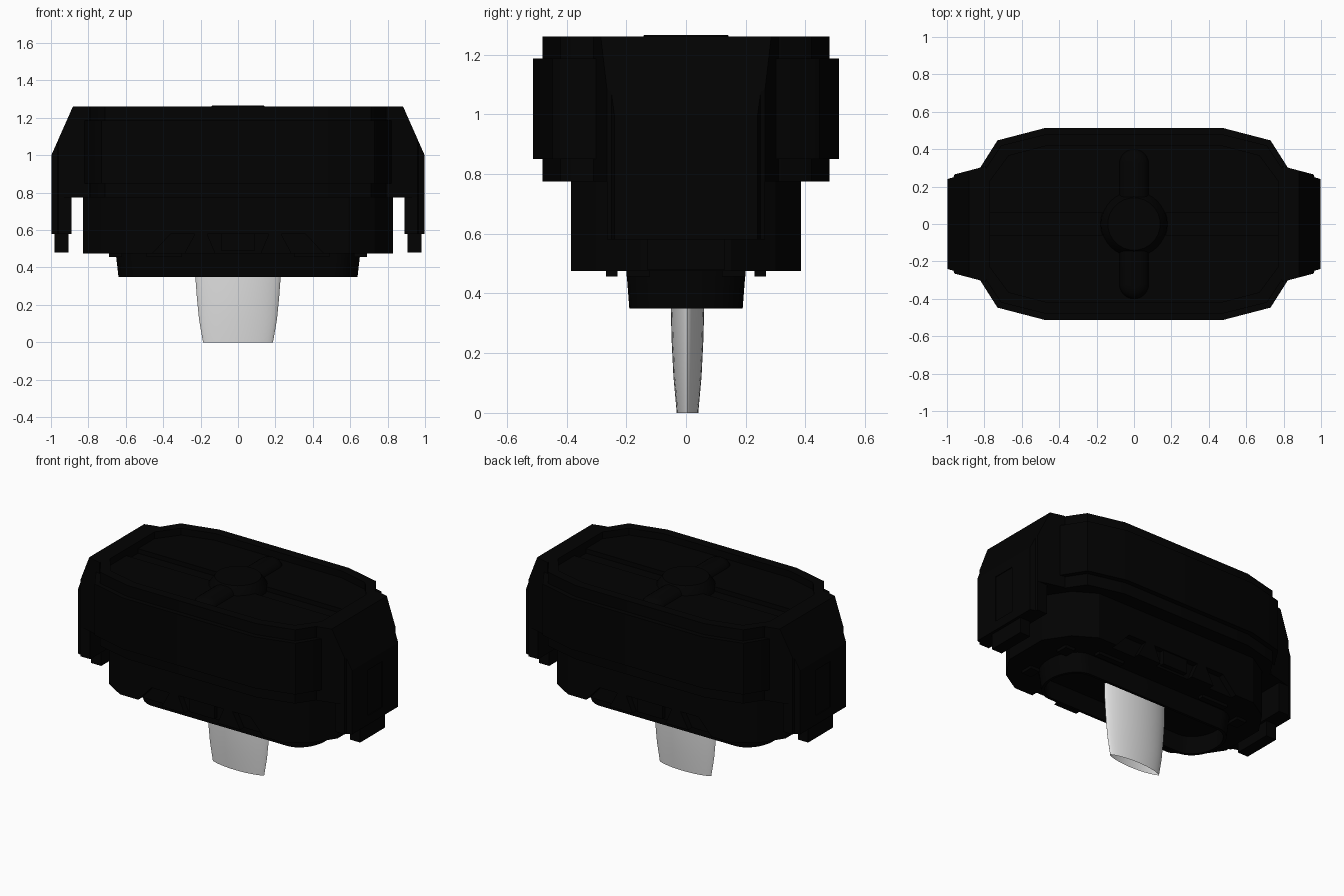
import bpy, bmesh, math
from mathutils import Vector

if "Cube" in bpy.data.objects:
    bpy.data.objects.remove(bpy.data.objects["Cube"])


def material(name, rgb):
    m = bpy.data.materials.new(name)
    m.diffuse_color = (*rgb, 1)
    m.use_nodes = True
    m.node_tree.nodes["Principled BSDF"].inputs["Base Color"].default_value = m.diffuse_color
    return m


BLACK = material("matte black", (0.0006, 0.0006, 0.0006))
PALE = material("pale grey", (0.75, 0.75, 0.75))


def mirrored(quarter):
    """Full outline from a quarter running from the +y side to the +x end."""
    right = quarter + [(x, -y) for x, y in reversed(quarter)]
    return right + [(-x, y) for x, y in reversed(right)]


def loft(name, rings, mat=BLACK, open_bottom=False):
    """Skin a list of (outline, z) rings and cap the ends."""
    bm = bmesh.new()
    loops = [[bm.verts.new((x, y, z)) for x, y in pts] for pts, z in rings]
    n = len(loops[0])
    for a, b in zip(loops, loops[1:]):
        for i in range(n):
            bm.faces.new((a[i], a[(i + 1) % n], b[(i + 1) % n], b[i]))
    bm.faces.new(loops[-1])
    if not open_bottom:
        bm.faces.new(loops[0])
    bmesh.ops.recalc_face_normals(bm, faces=bm.faces[:])
    me = bpy.data.meshes.new(name)
    bm.to_mesh(me)
    bm.free()
    ob = bpy.data.objects.new(name, me)
    bpy.context.collection.objects.link(ob)
    me.materials.append(mat)
    return ob


def box(name, xs, ys, zs):
    (x0, x1), (y0, y1) = sorted(xs), sorted(ys)
    o = [(x0, y0), (x1, y0), (x1, y1), (x0, y1)]
    return loft(name, [(o, zs[0]), (o, zs[1])])


def cut(ob, cutter):
    mod = ob.modifiers.new("cut", "BOOLEAN")
    mod.operation, mod.solver, mod.object = 'DIFFERENCE', 'EXACT', cutter
    bpy.context.view_layer.objects.active = ob
    bpy.ops.object.modifier_apply(modifier=mod.name)
    bpy.data.objects.remove(cutter)


def smooth(ob, angle=35):
    bpy.ops.object.select_all(action='DESELECT')
    ob.select_set(True)
    bpy.context.view_layer.objects.active = ob
    bpy.ops.object.shade_smooth_by_angle(angle=math.radians(angle))


def circle(r, n=32):
    return [(r * math.cos(2 * math.pi * i / n), r * math.sin(2 * math.pi * i / n)) for i in range(n)]


def stadium(hx, hy, cap, n=10):
    """Long outline with bulged ends that are cap deep."""
    arc = [(hx - cap + cap * math.sin(a), hy * math.cos(a))
           for a in [math.pi / 2 * (i + 0.25) / n for i in range(n)]]
    return mirrored(arc)


# stepped shell: narrow skirt, wide band, narrow top
band = mirrored([(0.48, 0.512), (0.73, 0.447), (0.82, 0.305)])
slim = mirrored([(0.47, 0.48), (0.71, 0.42), (0.80, 0.285)])
rim = mirrored([(0.46, 0.42), (0.67, 0.365), (0.77, 0.23)])
shell = loft("shell", [(slim, 0.775), (slim, 0.85), (band, 0.85), (band, 1.187),
                       (slim, 1.187), (slim, 1.26)])
cut(shell, loft("cutter", [(rim, 1.215), (rim, 1.4)]))
cut(shell, box("cutter", (-0.77, 0.77), (-0.06, 0.06), (1.185, 1.4)))
smooth(shell)

# round hub and its two half-round arms on the lid
smooth(loft("lid_hub", [(circle(0.18), 1.18), (circle(0.175), 1.215), (circle(0.14), 1.265)]))
pill_rings = [(stadium(0.40 - d, 0.078 - d, 0.078 - d), z) for d, z in
              ((0, 1.20), (0, 1.215), (0.012, 1.235), (0.03, 1.248), (0.055, 1.256))]
smooth(loft("lid_arms", [([(-y, x) for x, y in o], z) for o, z in pill_rings]), 50)

# lower housing with notches that narrow downward along both long sides
lower = mirrored([(0.59, 0.385), (0.73, 0.30), (0.83, 0.15)])
housing = loft("lower_housing", [(lower, 0.475), (lower, 0.80)])
for side in (-1, 1):
    def strip(x0, x1):
        return [(x0, side * 0.345), (x1, side * 0.345), (x1, side * 0.45), (x0, side * 0.45)]
    for low, high in (((-0.11, 0.11), (-0.165, 0.165)),
                      ((0.30, 0.48), (0.23, 0.36)), ((-0.48, -0.30), (-0.36, -0.23))):
        cut(housing, loft("cutter", [(strip(*low), 0.45), (strip(*high), 0.58)]))
    # catch standing in the middle notch
    box("catch", (-0.09, 0.09), (side * 0.33, side * 0.375), (0.49, 0.60))
    # small tabs under the long sides and the ends
    for s in (-1, 1):
        box("side_tab", (s * 0.30, s * 0.49), (side * 0.23, side * 0.268), (0.456, 0.49))
        box("end_tab", (s * 0.62, s * 0.69), (side * 0.12, side * 0.20), (0.456, 0.49))

# open base collar below the housing
collar = loft("base_collar", [(stadium(0.64, 0.19, 0.15), 0.35), (stadium(0.655, 0.20, 0.15), 0.48)])
cut(collar, loft("cutter", [(stadium(0.62, 0.17, 0.14), 0.30), (stadium(0.63, 0.178, 0.14), 0.47)]))
smooth(collar)

# end wings with sloped tops, hanging legs, recessed panels and pegs
for s in (-1, 1):
    def wing(x0, z0, z1, name):
        o = [(x0, 0.265 if x0 > 0.85 else 0.31), (0.96, 0.265), (0.965, 0.25), (0.998, 0.24)]
        o = o + [(x, -y) for x, y in reversed(o)]
        return loft(name, [([(s * x, y) for x, y in o], z) for z in (z0, z1)])
    end = wing(0.79, 0.775, 1.26, "end_wing")
    bm = bmesh.new()
    bm.from_mesh(end.data)
    geo = bm.verts[:] + bm.edges[:] + bm.faces[:]
    bmesh.ops.bisect_plane(bm, geom=geo, plane_co=(s * 0.998, 0, 1.0),
                           plane_no=Vector((s * 0.26, 0, 0.115)), clear_outer=True)
    bmesh.ops.holes_fill(bm, edges=[e for e in bm.edges if e.is_boundary])
    bmesh.ops.recalc_face_normals(bm, faces=bm.faces[:])
    bm.to_mesh(end.data)
    bm.free()
    leg = wing(0.89, 0.58, 0.775, "end_leg")
    for part in (end, leg):
        cut(part, box("cutter", (s * 0.993, s * 1.1), (-0.075, 0.075), (0.64, 0.94)))
    box("end_peg", (s * 0.905, s * 0.98), (-0.13, 0.13), (0.48, 0.60))


# tapered hollow stem with a lens-shaped section, reaching up into the collar
def lens(hx, hy, n=16):
    cs = [math.pi * i / n for i in range(n + 1)]
    upper = [(hx * math.cos(a), 0.005 + hy * math.sin(a) ** 1.4) for a in cs]
    return upper + [(x, 0.01 - y) for x, y in reversed(upper[1:-1])]


smooth(loft("stem", [(lens(0.187, 0.036), 0.0), (lens(0.208, 0.047), 0.12),
                     (lens(0.22, 0.053), 0.24), (lens(0.228, 0.056), 0.35),
                     (lens(0.23, 0.057), 0.47)], PALE, open_bottom=True), 75)
